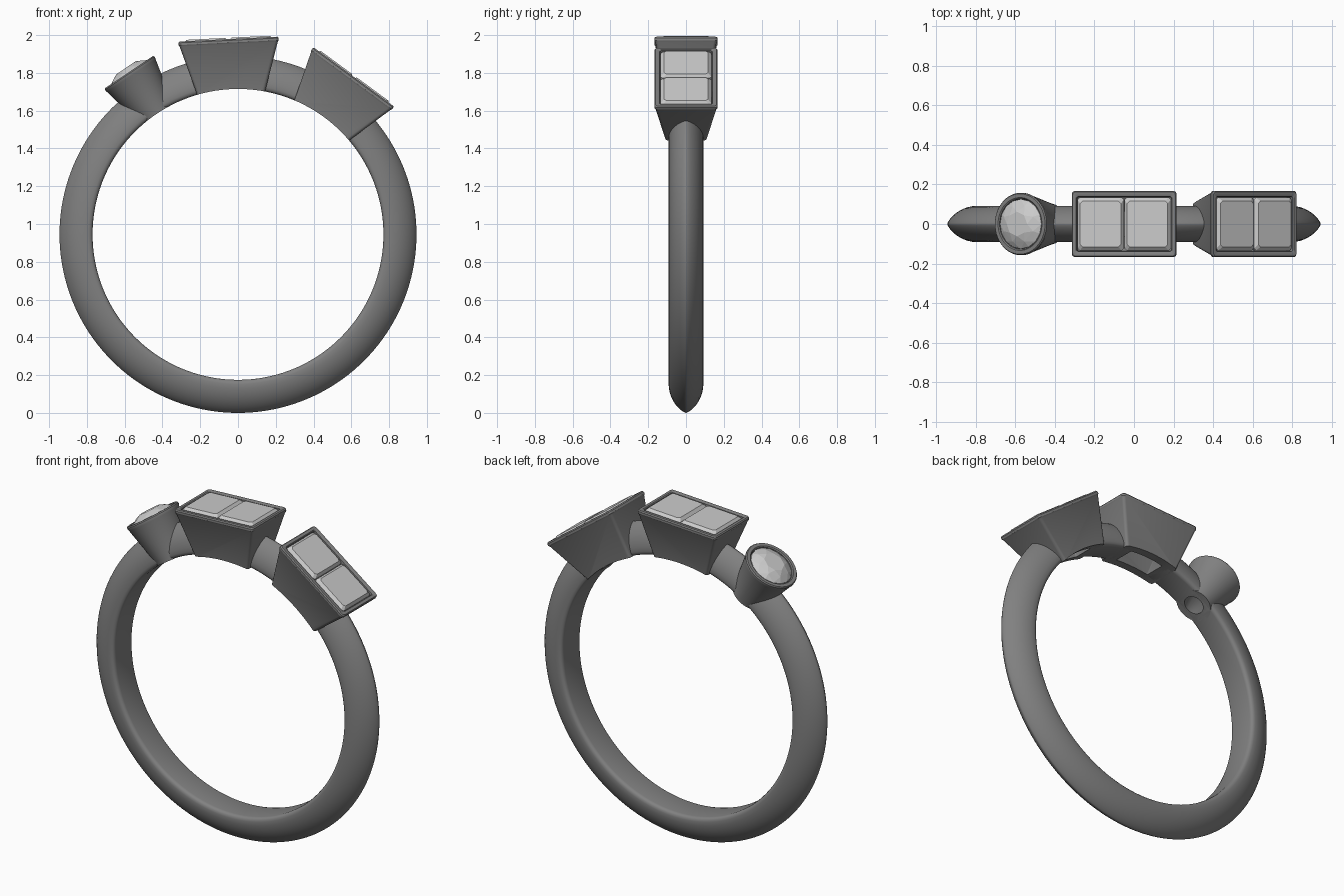
import bpy, bmesh, math
from mathutils import Matrix, Vector

if "Cube" in bpy.data.objects:
    bpy.data.objects.remove(bpy.data.objects["Cube"])

CZ, RIN, ROUT = 0.945, 0.77, 0.945   # ring centre height, inner and outer radius


def material(name, v):
    m = bpy.data.materials.new(name)
    m.diffuse_color = (v, v, v, 1)
    m.use_nodes = True
    m.node_tree.nodes["Principled BSDF"].inputs["Base Color"].default_value = m.diffuse_color
    return m


METAL, STONE = material("dark_metal", 0.22), material("pale_stone", 0.8)


def place(angle):
    """Local z is the radial direction, tilted towards +x by angle degrees."""
    return Matrix.Translation((0, 0, CZ)) @ Matrix.Rotation(math.radians(angle), 4, 'Y')


def finish(bm, name, angle=0, mat=METAL):
    bmesh.ops.recalc_face_normals(bm, faces=bm.faces)
    me = bpy.data.meshes.new(name)
    bm.transform(place(angle))
    bm.to_mesh(me)
    bm.free()
    me.materials.append(mat)
    ob = bpy.data.objects.new(name, me)
    bpy.context.collection.objects.link(ob)
    return ob


def shade(ob, deg):
    bpy.ops.object.select_all(action='DESELECT')
    ob.select_set(True)
    bpy.context.view_layer.objects.active = ob
    bpy.ops.object.shade_smooth_by_angle(angle=math.radians(deg))


def outline(hx, hy, c, z, seg, ox=0):
    """Rounded rectangle (a circle when hx = hy = c) at height z."""
    pts = []
    for k, (sx, sy) in enumerate([(1, 1), (-1, 1), (-1, -1), (1, -1)]):
        for i in range(seg + 1):
            a = math.pi / 2 * (k + i / seg)
            if seg > 8:   # round parts: spread evenly, no doubled points
                a = math.pi / 2 * (k + (i + 0.5) / (seg + 1))
            pts.append(Vector((ox + sx * (hx - c) + c * math.cos(a),
                               sy * (hy - c) + c * math.sin(a), z)))
    return pts


def loft(rings, closed):
    """Skin a list of equal rings; closed joins last to first, else caps."""
    bm = bmesh.new()
    vs = [[bm.verts.new(p) for p in r] for r in rings]
    n, m = len(vs), len(vs[0])
    for i in range(n if closed else n - 1):
        a, b = vs[i], vs[(i + 1) % n]
        for j in range(m):
            k = (j + 1) % m
            bm.faces.new((a[j], a[k], b[k], b[j]))
    if not closed:
        bm.faces.new(vs[0])
        bm.faces.new(vs[-1])
    return bm


def cut(ob, cutters):
    bpy.context.view_layer.objects.active = ob
    for c in cutters:
        m = ob.modifiers.new("cut", 'BOOLEAN')
        m.operation, m.solver, m.object = 'DIFFERENCE', 'EXACT', c
        bpy.ops.object.modifier_apply(modifier=m.name)


# Shank: softly pointed D section swept round the finger hole
half = [(RIN, 0.0), (RIN, 0.070), (0.773, 0.082), (0.781, 0.089)]
for i in range(11):
    t = math.sin(math.pi / 2 * i / 10)
    half.append((0.793 + (ROUT - 0.793) * t, 0.092 * max(0, 1 - t * t) ** 0.72))
section = half + [(r, -y) for r, y in half[-2:0:-1]]
N = 160
band = finish(loft([[Vector((r * math.sin(2 * math.pi * i / N), y, r * math.cos(2 * math.pi * i / N)))
                     for r, y in section] for i in range(N)], True), "shank")

# Finger-hole cutter
finger = finish(loft([[Vector((RIN * math.sin(2 * math.pi * i / N), y, RIN * math.cos(2 * math.pi * i / N)))
                       for i in range(N)] for y in (-0.4, 0.4)], False), "finger_cutter")
cutters = [finger]


def head(name, angle, outer, inner, seg):
    """Hollow bezel: outer wall up over a rounded rim and down the inside."""
    ob = finish(loft([outline(*p, seg) for p in outer + inner], True), name, angle)
    cut(ob, [finger])
    shade(ob, 32)
    hole = [inner[-1], inner[-3]]
    cutters.append(finish(loft([outline(*p, seg) for p in hole], False), name + "_cutter", angle))


# Rectangular bezels, each with two step-cut stones
rect_out = [(0.165, 0.100, 0.016, 0.70), (0.260, 0.162, 0.016, 1.008), (0.265, 0.167, 0.016, 1.016),
            (0.265, 0.167, 0.016, 1.028), (0.260, 0.162, 0.014, 1.035)]
rect_in = [(0.244, 0.145, 0.010, 1.035), (0.239, 0.139, 0.008, 1.031),
           (0.237, 0.136, 0.006, 0.99), (0.222, 0.122, 0.006, 0.98), (0.080, 0.045, 0.006, 0.70)]
for label, ang in (("centre", -2.8), ("right", 36.3)):
    head(label + "_bezel", ang, rect_out, rect_in, 4)
    for i, ox in enumerate((-0.119, 0.119)):
        steps = [(0.025, 0.04, 0.005, 0.88), (0.080, 0.092, 0.012, 0.955), (0.1175, 0.135, 0.012, 1.005),
                 (0.1175, 0.135, 0.012, 1.025), (0.103, 0.116, 0.012, 1.042)]
        finish(loft([outline(*p, 1, ox) for p in steps], False), f"{label}_step_stone_{i + 1}", ang, STONE)


# Round conical bezel
def disc(r, z):
    return (r, r, r, z)


ROUND = -33.9
head("round_bezel", ROUND,
     [disc(0.098, 0.72), disc(0.107, 0.79), disc(0.155, 1.012), disc(0.158, 1.019),
      disc(0.158, 1.028), disc(0.153, 1.035)],
     [disc(0.134, 1.035), disc(0.128, 1.030), disc(0.125, 1.00), disc(0.112, 0.985), disc(0.044, 0.72)], 11)

# Round brilliant stone as the hull of its facet corners
bm = bmesh.new()
for r, z, n, off in ((0.062, 1.063, 8, 0), (0.096, 1.049, 8, 0.5), (0.126, 1.028, 16, 0),
                     (0.126, 1.018, 16, 0), (0.004, 0.91, 8, 0)):
    for i in range(n):
        a = 2 * math.pi * (i + off) / n
        bm.verts.new((r * math.cos(a), r * math.sin(a), z))
bmesh.ops.convex_hull(bm, input=bm.verts)
finish(bm, "round_stone", ROUND, STONE)

# Open the shank under every stone, then drop the cutters
cut(band, cutters[1:])
shade(band, 35)
for c in cutters:
    bpy.data.objects.remove(c)
